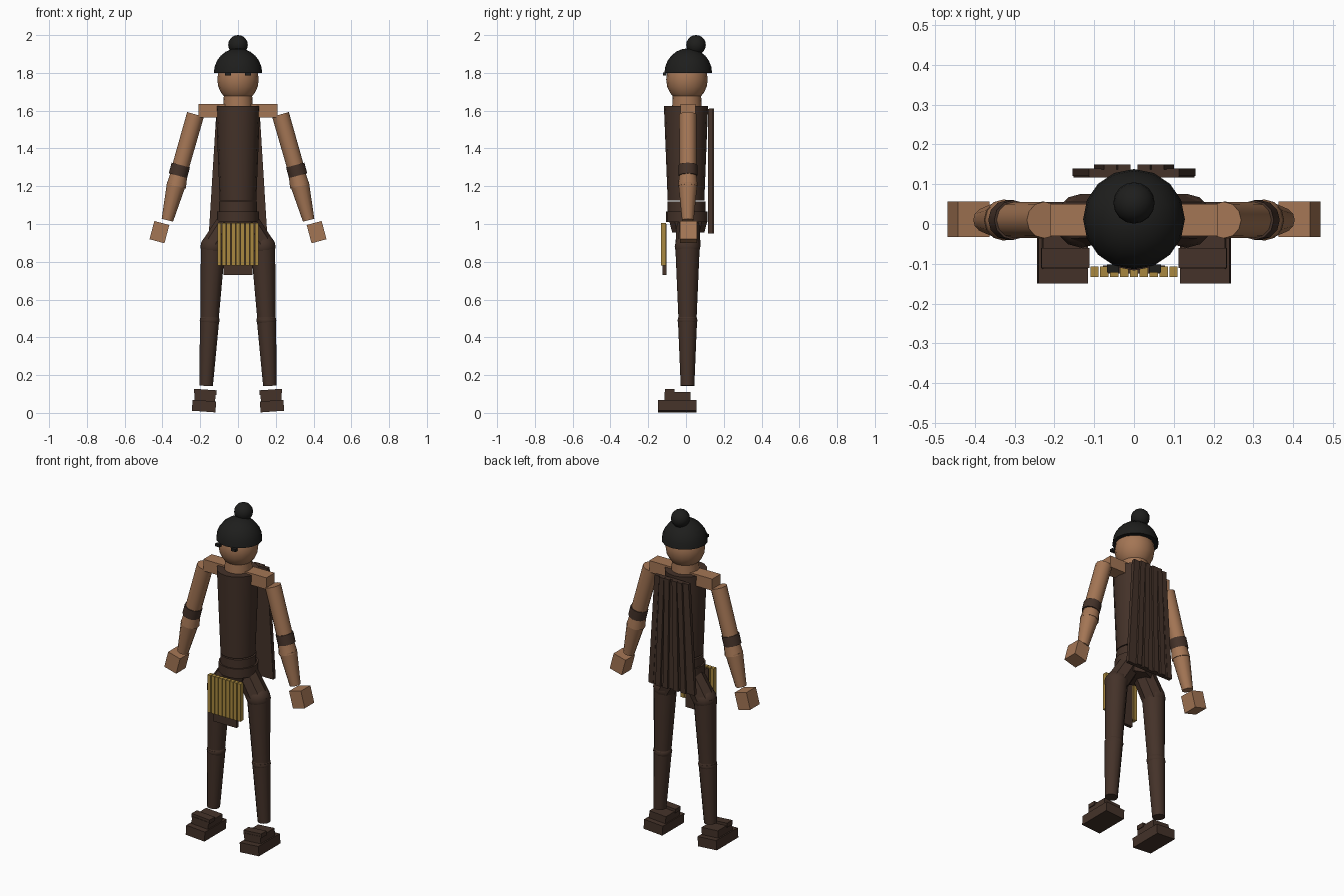
import bpy, bmesh, math
from mathutils import Vector, Matrix

if "Cube" in bpy.data.objects:
    bpy.data.objects.remove(bpy.data.objects["Cube"])


def material(name, rgb):
    m = bpy.data.materials.new(name)
    m.diffuse_color = (*rgb, 1)
    m.use_nodes = True
    m.node_tree.nodes["Principled BSDF"].inputs["Base Color"].default_value = m.diffuse_color
    return m


SKIN = material("skin", (0.37, 0.18, 0.09))
BROWN = material("dark_leather", (0.058, 0.032, 0.022))
GOLD = material("gold", (0.40, 0.25, 0.05))
BLACK = material("black_hair", (0.013, 0.013, 0.012))


def finish(name, bm, mat, smooth=False):
    bmesh.ops.recalc_face_normals(bm, faces=bm.faces)
    me = bpy.data.meshes.new(name)
    bm.to_mesh(me)
    bm.free()
    me.materials.append(mat)
    ob = bpy.data.objects.new(name, me)
    bpy.context.collection.objects.link(ob)
    if smooth:
        bpy.ops.object.select_all(action='DESELECT')
        ob.select_set(True)
        bpy.context.view_layer.objects.active = ob
        bpy.ops.object.shade_smooth_by_angle(angle=math.radians(35))
    return ob


def box(name, center, size, mat, tilt=0, taper=1):
    """Box tilted around y; taper narrows the top in x."""
    bm = bmesh.new()
    bmesh.ops.create_cube(bm, size=1)
    for v in bm.verts:
        k = taper if v.co.z > 0 else 1
        v.co = Vector((v.co.x * size[0] * k, v.co.y * size[1], v.co.z * size[2]))
    bm.transform(Matrix.Translation(center) @ Matrix.Rotation(math.radians(tilt), 4, 'Y'))
    return finish(name, bm, mat)


def limb(name, a, b, ra, rb, mat, sides=12):
    """Tapered cylinder from point a to point b."""
    a, b = Vector(a), Vector(b)
    d = b - a
    bm = bmesh.new()
    bmesh.ops.create_cone(bm, cap_ends=True, segments=sides, radius1=ra, radius2=rb, depth=d.length)
    bm.transform(Matrix.Translation((a + b) / 2) @ d.to_track_quat('Z', 'Y').to_matrix().to_4x4())
    return finish(name, bm, mat, True)


def ball(name, center, radii, mat, u=16, v=10, half=False):
    bm = bmesh.new()
    bmesh.ops.create_uvsphere(bm, u_segments=u, v_segments=v, radius=1)
    if half:
        geom = bm.verts[:] + bm.edges[:] + bm.faces[:]
        cut = bmesh.ops.bisect_plane(bm, geom=geom, plane_co=(0, 0, 0), plane_no=(0, 0, 1),
                                     clear_inner=True, dist=1e-4)
        bmesh.ops.contextual_create(bm, geom=[e for e in cut['geom_cut']
                                              if isinstance(e, bmesh.types.BMEdge)])
    bm.transform(Matrix.Translation(center) @ Matrix.Diagonal((*radii, 1)))
    return finish(name, bm, mat, True)


# Head, hair cap and bun
ball("head", (0, 0.005, 1.765), (0.11, 0.11, 0.122), SKIN)
ball("hair_cap", (0, 0.012, 1.80), (0.128, 0.126, 0.13), BLACK, 16, 12, half=True)
ball("hair_bun", (0, 0.053, 1.948), (0.052, 0.052, 0.052), BLACK, 16, 10)
limb("neck", (0, 0.005, 1.59), (0, 0.005, 1.68), 0.08, 0.075, SKIN, 16)

# Torso, waist, belt and shoulders
limb("torso", (0, 0, 1.125), (0, 0, 1.625), 0.097, 0.117, BROWN, 16)
limb("waist", (0, 0.003, 1.06), (0, 0.003, 1.118), 0.10, 0.10, BROWN, 16)
limb("belt", (0, 0.005, 1.01), (0, 0.005, 1.066), 0.11, 0.11, BROWN, 16)
limb("pelvis", (0, 0.012, 0.955), (0, 0.012, 1.012), 0.085, 0.10, BROWN, 8)
box("shoulder_bar", (0, 0.01, 1.60), (0.42, 0.08, 0.07), SKIN)

for s, side in ((-1, "left"), (1, "right")):
    # Eyes
    box("eye_" + side, (s * 0.053, -0.112, 1.795), (0.03, 0.02, 0.016), BLACK)

    # Arms
    limb("upper_arm_" + side, (s * 0.225, 0.01, 1.58), (s * 0.305, 0.01, 1.30), 0.046, 0.045, SKIN)
    limb("elbow_band_" + side, (s * 0.303, 0.01, 1.312), (s * 0.318, 0.01, 1.256), 0.05, 0.05, BROWN)
    limb("elbow_" + side, (s * 0.312, 0.01, 1.265), (s * 0.327, 0.01, 1.20), 0.045, 0.052, SKIN)
    limb("forearm_" + side, (s * 0.327, 0.01, 1.21), (s * 0.374, 0.01, 1.02), 0.05, 0.031, SKIN)
    box("hand_" + side, (s * 0.416, 0.012, 0.957), (0.082, 0.09, 0.10), SKIN, tilt=-s * 15)

    # Legs
    limb("hip_" + side, (s * 0.05, 0.012, 1.01), (s * 0.13, 0.01, 0.88), 0.062, 0.066, BROWN, 8)
    ball("hip_joint_" + side, (s * 0.132, 0.008, 0.88), (0.067, 0.068, 0.065), BROWN, 12, 8)
    limb("thigh_" + side, (s * 0.132, 0.008, 0.89), (s * 0.15, 0.008, 0.50), 0.065, 0.048, BROWN)
    ball("knee_" + side, (s * 0.15, 0.008, 0.49), (0.053, 0.053, 0.04), BROWN, 12, 8)
    limb("shin_" + side, (s * 0.15, 0.008, 0.50), (s * 0.169, 0.008, 0.143), 0.051, 0.036, BROWN)

    # Layered boots
    box("boot_sole_" + side, (s * 0.18, -0.047, 0.036), (0.125, 0.205, 0.058), BROWN, tilt=-s * 4)
    box("boot_upper_" + side, (s * 0.175, -0.045, 0.083), (0.11, 0.135, 0.05), BROWN, tilt=-s * 4)
    box("boot_strap_" + side, (s * 0.173, -0.085, 0.111), (0.12, 0.05, 0.025), BROWN, tilt=-s * 4)

# Front apron with gold strips
box("apron_panel", (0, -0.114, 0.865), (0.155, 0.02, 0.27), BROWN)
for i in range(9):
    box(f"apron_strip_{i}", ((i - 4) * 0.0248, -0.12, 0.893), (0.021, 0.027, 0.226), GOLD)

# Back cape: flared panel with raised pleats
box("cape_panel", (0, 0.127, 1.28), (0.305, 0.02, 0.66), BROWN, taper=0.74)
for i, x in enumerate((-0.118, -0.072, -0.03, 0.03, 0.072, 0.118)):
    outer = abs(x) > 0.1
    box(f"cape_pleat_{i}", (x, 0.13 if outer else 0.139, 1.28), (0.032, 0.018 if outer else 0.02, 0.66),
        BROWN, tilt=-x * 30)
